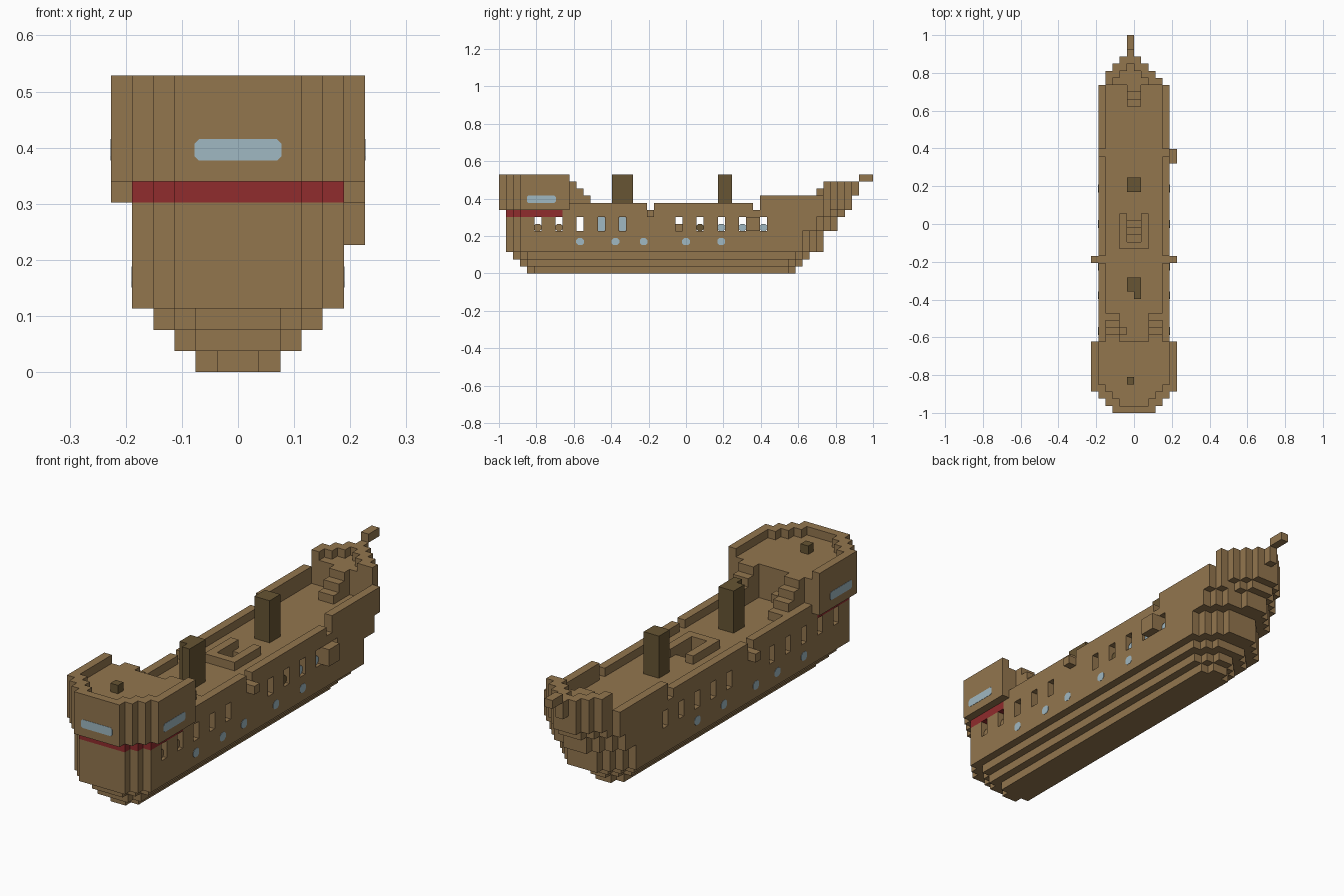
import bpy, bmesh
from mathutils import Vector

if "Cube" in bpy.data.objects:
    bpy.data.objects.remove(bpy.data.objects["Cube"], do_unlink=True)

U = 2 / 53  # edge of one block


def material(name, rgb):
    m = bpy.data.materials.new(name)
    m.use_nodes = True
    m.diffuse_color = (*rgb, 1)
    m.node_tree.nodes["Principled BSDF"].inputs["Base Color"].default_value = (*rgb, 1)
    return m


WOOD = material("oak_brown", (0.29, 0.18, 0.076))
DARK = material("dark_wood", (0.135, 0.09, 0.033))
RED = material("stripe_red", (0.28, 0.025, 0.026))
GLASS = material("pale_blue_glass", (0.35, 0.48, 0.54))


def place(p):
    return Vector((p[0] * U, p[1] * U - 1, p[2] * U))


def finish(name, bm, mats):
    me = bpy.data.meshes.new(name)
    bm.to_mesh(me)
    bm.free()
    for m in mats:
        me.materials.append(m)
    ob = bpy.data.objects.new(name, me)
    bpy.context.collection.objects.link(ob)
    return ob


def cells(x0, x1, y0, y1, z0, z1):
    return {(x, y, z) for x in range(x0, x1) for y in range(y0, y1) for z in range(z0, z1)}


def both(x0, x1, *rest):
    return cells(x0, x1, *rest) | cells(-x1, -x0, *rest)


def build(name, blocks, mats=(WOOD,), rule=lambda c: 0):
    """Skin a set of blocks with only its exposed faces, then merge flat areas."""
    bm = bmesh.new()
    verts = {}
    for c in sorted(blocks):
        for axis in range(3):
            for side in (0, 1):
                n = list(c)
                n[axis] += 2 * side - 1
                if tuple(n) in blocks:
                    continue
                a, b = (axis + 1) % 3, (axis + 2) % 3
                ring = []
                for da, db in ((0, 0), (1, 0), (1, 1), (0, 1)):
                    p = list(c)
                    p[axis] += side
                    p[a] += da
                    p[b] += db
                    p = tuple(p)
                    if p not in verts:
                        verts[p] = bm.verts.new(place(p))
                    ring.append(verts[p])
                f = bm.faces.new(ring if side else ring[::-1])
                f.material_index = rule(c)
    bmesh.ops.dissolve_limit(bm, angle_limit=0.01, verts=bm.verts[:], edges=bm.edges[:],
                             delimit={'MATERIAL'})
    return finish(name, bm, mats)


def plate(name, axis, pos, a, z, w, h, cut, mat, thick=0.06):
    """Cut-corner plate facing x or y, centred at (a, z) on the plane pos."""
    bm = bmesh.new()
    w, h = w / 2, h / 2
    ring = [(w, cut - h), (w, h - cut), (w - cut, h), (cut - w, h),
            (-w, h - cut), (-w, cut - h), (cut - w, -h), (w - cut, -h)]
    vs = []
    for p, q in ring:
        loc = (pos - thick / 2, a + p, z + q) if axis == "x" else (a + p, pos - thick / 2, z + q)
        vs.append(bm.verts.new(place(loc)))
    f = bm.faces.new(vs)
    ext = bmesh.ops.extrude_face_region(bm, geom=[f])["geom"]
    move = Vector((thick * U, 0, 0) if axis == "x" else (0, thick * U, 0))
    bmesh.ops.translate(bm, vec=move, verts=[v for v in ext if isinstance(v, bmesh.types.BMVert)])
    bmesh.ops.recalc_face_normals(bm, faces=bm.faces[:])
    return finish(name, bm, (mat,))


# Hull levels: bottom, top, half width, stern start, stern half width, taper start, bow end
LEVELS = [(0, 1, 2, 4, 1, 41, 42), (1, 2, 3, 3, 2, 41, 43), (2, 3, 4, 2, 2, 42, 44),
          (3, 6, 5, 1, 3, 43, 46), (6, 8, 5, 1, 3, 45, 48), (8, 9, 5, 1, 3, 46, 49)]
hull = set()
for z0, z1, half, start, first, taper, end in LEVELS:
    for y in range(start, end):
        w = min(half, first + y - start)
        if y >= taper:
            w = min(w, half - 1 - (y - taper))
        shift = 1 if y > 46 else 0
        hull |= cells(-w, w - shift, y, y + 1, z0, z1)

# Gun deck space and gunports
PORTS = (5, 8, 11, 14, 17, 25, 28, 31, 34, 37)
hull -= cells(-4, 4, 4, 44, 6, 8)
for y in PORTS:
    hull -= both(4, 5, y, y + 1, 6, 8)

# Bulwarks with boarding gaps
hull |= both(4, 5, 10, 46, 9, 10) | both(4, 5, 37, 46, 10, 11)
hull -= both(4, 5, 21, 22, 9, 10) | both(4, 5, 36, 37, 9, 10)

# Companionway through the deck, with its coaming
hull -= cells(-1, 1, 24, 28, 8, 9)
hull |= both(1, 2, 23, 28, 9, 10) | cells(-1, 1, 23, 24, 9, 10)
build("hull", hull, (WOOD, RED), lambda c: 1 if c[2] == 8 and c[1] < 9 else 0)

# Stern castle: overhanging block with a one-block parapet
castle = set()
for y in range(10):
    w = min(6, 3 + y)
    castle |= cells(-w, w, y, y + 1, 9, 14)
for y in range(1, 10):
    w = min(5, 1 + y)
    castle -= cells(-w, w, y, y + 1, 13, 14)
build("stern_castle", castle)

# Forecastle: raised bow with parapet, stem and bowsprit
bow = cells(-4, 4, 46, 47, 9, 13)
for y in range(47, 50):
    bow |= cells(y - 51, 50 - y, y, y + 1, 9, 13)
bow -= cells(-1, 1, 46, 47, 12, 13)
for y in (46, 47, 48):
    bow -= cells(y - 49, 48 - y, y, y + 1, 12, 13)
bow |= cells(-1, 0, 50, 51, 11, 13) | cells(-1, 0, 51, 53, 13, 14) | cells(-1, 0, 50, 51, 12, 14) - cells(-1, 0, 50, 51, 13, 14)
build("forecastle", bow)
build("bowsprit_foot", cells(-1, 0, 50, 51, 12, 13))

# Stairs
stern_stairs, bow_stairs, hatch_stairs = set(), set(), set()
for s in range(4):
    stern_stairs |= both(2, 4, 10 + s, 11 + s, 9, 13 - s)
for s in range(3):
    bow_stairs |= cells(-1, 1, 43 + s, 44 + s, 9, 10 + s)
    hatch_stairs |= cells(-1, 1, 25 + s, 26 + s, 6, 7 + s)
build("stern_stairs", stern_stairs)
build("bow_stairs", bow_stairs)
build("hatch_stairs", hatch_stairs)
build("stair_post", cells(-2, -1, 11, 12, 10, 11))

# Masts and helm
build("aft_mast", cells(-1, 1, 17, 19, 9, 14) | cells(0, 1, 16, 17, 9, 14), (DARK,))
build("fore_mast", cells(-1, 1, 31, 33, 9, 14), (DARK,))
build("helm", cells(-1, 0, 4, 5, 13, 14), (DARK,))

# Boarding steps and side box
build("boarding_steps", both(5, 6, 21, 22, 8, 9))
build("side_box", cells(5, 6, 35, 37, 6, 8))

# Stern windows and portholes
plate("stern_window", "y", 0, 0, 10.5, 4.1, 1, 0.2, GLASS)
for side, label in ((1, "left"), (-1, "right")):
    plate("castle_window_" + label, "x", 6 * side, 6, 10.5, 4.1, 1, 0.2, GLASS)
    for y in (11, 16, 20, 26, 31):
        plate("porthole_" + label, "x", 5 * side, y + 0.5, 4.5, 1.1, 1, 0.28, GLASS)

# Fittings seen inside the gunports
for y, mat in ((5, WOOD), (8, WOOD), (28, DARK), (31, GLASS), (34, GLASS), (37, GLASS)):
    plate("port_fitting", "x", 4.5, y + 0.5, 6.5, 1, 1, 0.25, mat, 0.2)
for y in (14, 17):
    plate("inner_pane", "x", -3.9, y + 0.5, 7, 1, 2, 0.1, GLASS, 0.1)
